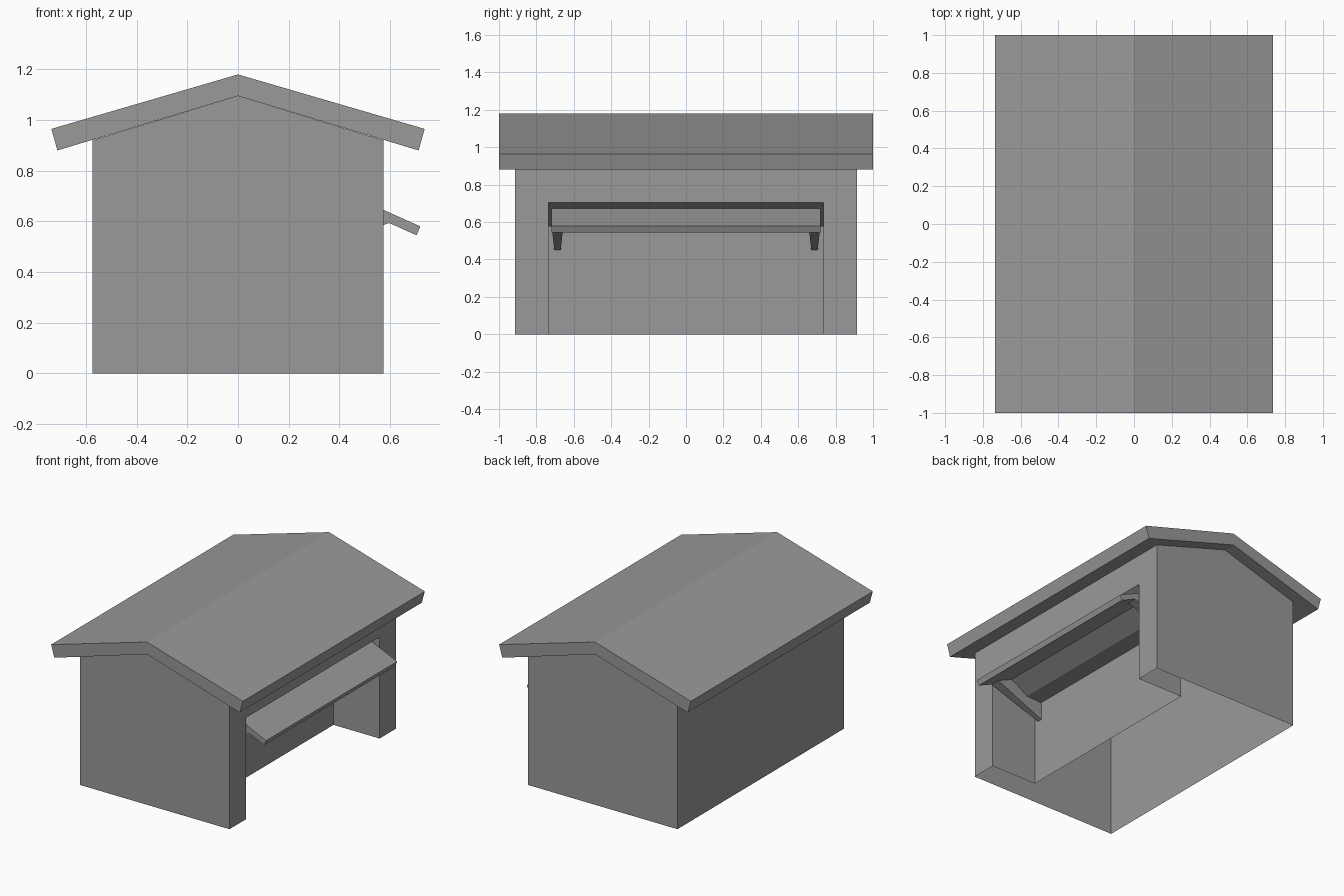
import bpy
import bmesh

cube = bpy.data.objects.get("Cube")
if cube:
    bpy.data.objects.remove(cube, do_unlink=True)

grey = bpy.data.materials.new("plain_grey")
grey.use_nodes = True
grey.diffuse_color = (0.32, 0.32, 0.32, 1)
grey.node_tree.nodes["Principled BSDF"].inputs["Base Color"].default_value = grey.diffuse_color


def finish(name, bm):
    bmesh.ops.remove_doubles(bm, verts=bm.verts, dist=0.0005)
    bmesh.ops.recalc_face_normals(bm, faces=bm.faces)
    mesh = bpy.data.meshes.new(name)
    bm.to_mesh(mesh)
    bm.free()
    mesh.materials.append(grey)
    obj = bpy.data.objects.new(name, mesh)
    bpy.context.collection.objects.link(obj)
    return obj


def face(bm, points):
    return bm.faces.new([bm.verts.new(p) for p in points])


def strip(bm, profile, half, closed=False):
    """Sweep an (x, z) profile along y from -half to half."""
    ends = profile[1:] + profile[:1] if closed else profile[1:]
    for (x0, z0), (x1, z1) in zip(profile, ends):
        face(bm, [(x0, -half, z0), (x1, -half, z1), (x1, half, z1), (x0, half, z0)])


def caps(bm, profile, half):
    for y in (-half, half):
        face(bm, [(x, y, z) for x, z in profile])


def prism(name, profile, half):
    bm = bmesh.new()
    strip(bm, profile, half, closed=True)
    caps(bm, profile, half)
    return finish(name, bm)


# Stall walls: a thin shell, open underneath, with a serving recess on +x
W, D, EAVE, PEAK = 0.575, 0.915, 0.92, 1.095
OPEN_Y, OPEN_Z = 0.735, 0.705
recess = [(0.22, 0), (0.22, 0.575), (0.345, 0.575), (W, OPEN_Z)]
bm = bmesh.new()
caps(bm, [(-W, 0), (W, 0), (W, EAVE), (0, PEAK), (-W, EAVE)], D)
strip(bm, [(-W, 0), (-W, EAVE)], D)
face(bm, [(W, y, z) for y, z in (
    (-D, 0), (-OPEN_Y, 0), (-OPEN_Y, OPEN_Z), (OPEN_Y, OPEN_Z),
    (OPEN_Y, 0), (D, 0), (D, EAVE), (-D, EAVE))])
strip(bm, recess, OPEN_Y)
caps(bm, recess + [(W, 0)], OPEN_Y)
finish("stall_walls", bm)

# Gabled roof slab
prism("roof", [(0, 1.18), (0.737, 0.965), (0.713, 0.88), (0, PEAK),
               (-0.713, 0.88), (-0.737, 0.965)], 1.0)

# Sloping awning board
prism("awning", [(0.497, 0.68), (0.72, 0.58), (0.705, 0.545), (0.482, 0.645)], 0.72)

# Two tapered brackets, narrower where they meet the recess wall
for side, label in ((-1, "front"), (1, "back")):
    bm = bmesh.new()
    rings = []
    for x, low, high, half in ((0.22, 0.45, 0.568, 0.017), (0.60, 0.595, 0.598, 0.033),
                               (0.49, 0.645, 0.645, 0.03)):
        rings.append([(x, side * 0.687 + s * half, z) for z in (low, high) for s in (-1, 1)])
    wall, tip, top = rings
    face(bm, [wall[0], wall[1], wall[3], wall[2]])
    face(bm, [wall[0], wall[1], tip[1], tip[0]])
    face(bm, [tip[0], tip[1], top[1], top[0]])
    face(bm, [wall[2], wall[3], top[1], top[0]])
    for i in (0, 1):
        face(bm, [wall[i], tip[i], top[i], wall[i + 2]])
    finish(label + "_bracket", bm)
